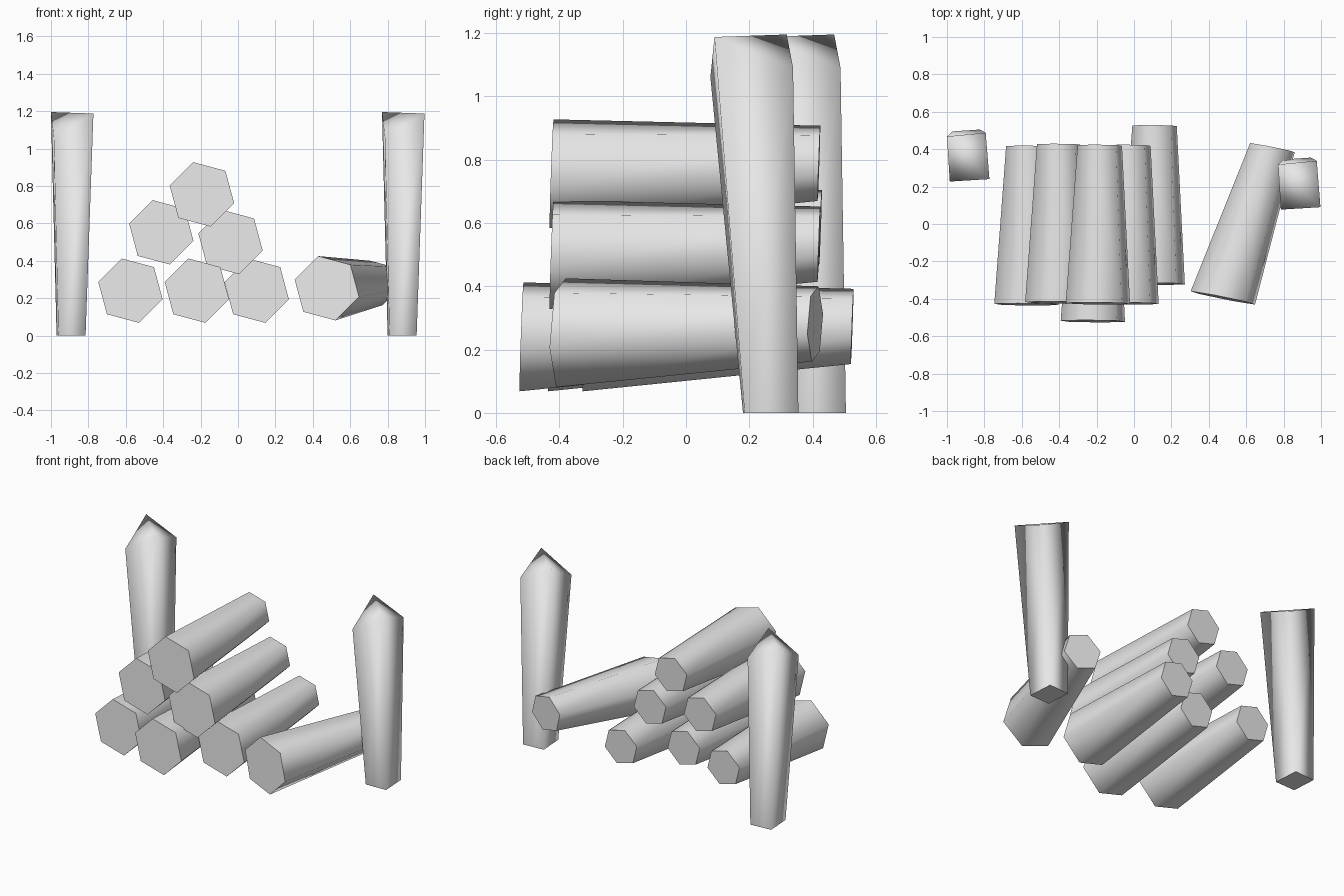
import bpy, bmesh
from math import sin, cos, radians

cube = bpy.data.objects.get("Cube")
if cube:
    bpy.data.objects.remove(cube)

grey = bpy.data.materials.new("plain grey")
grey.use_nodes = True
COLOUR = (0.8, 0.8, 0.8, 1)
grey.diffuse_color = COLOUR
grey.node_tree.nodes["Principled BSDF"].inputs["Base Color"].default_value = COLOUR


def loft(name, start, end, ridged=False):
    """Join two rings of points; smooth sides, sharp cap rims unless ridged."""
    bm = bmesh.new()
    a = [bm.verts.new(p) for p in start]
    b = [bm.verts.new(p) for p in end]
    n = len(a)
    caps = [bm.faces.new(a)]
    if ridged:
        bm.faces.new((b[0], b[1], b[2]))
        bm.faces.new((b[0], b[2], b[3]))
    else:
        caps.append(bm.faces.new(b))
    for i in range(n):
        j = (i + 1) % n
        bm.faces.new((a[i], a[j], b[j], b[i]))
    bmesh.ops.recalc_face_normals(bm, faces=bm.faces)
    for f in bm.faces:
        f.smooth = True
    for cap in caps:
        for e in cap.edges:
            e.smooth = False
    mesh = bpy.data.meshes.new(name)
    bm.to_mesh(mesh)
    bm.free()
    mesh.materials.append(grey)
    obj = bpy.data.objects.new(name, mesh)
    bpy.context.collection.objects.link(obj)
    return obj


def hexagon(x, y, z, radius, slant):
    """Six-sided log end whose plane leans slightly off the y axis."""
    ring = []
    for k in range(6):
        t = radians(45 + 60 * k)
        dx, dz = radius * cos(t), radius * sin(t)
        ring.append((x + dx, y + slant * dx + 0.035 * dz, z + dz))
    return ring


def log(name, x, y, z, shift=0.01, run=0.845, rise=0.033, slant=-0.01):
    loft(name, hexagon(x, y, z, 0.178, slant),
         hexagon(x + shift, y + run, z + rise, 0.123, slant))


# Stacked logs
log("bottom_log_right", -0.575, -0.43, 0.24)
log("bottom_log_middle", -0.22, -0.52, 0.24)
log("bottom_log_left", 0.10, -0.32, 0.24)
log("middle_log_right", -0.41, -0.42, 0.552)
log("middle_log_left", -0.04, -0.425, 0.50)
log("top_log", -0.193, -0.425, 0.755)

# Loose log lying at an angle
log("loose_log", 0.475, -0.395, 0.253, shift=0.265, run=0.803, rise=0.028, slant=-0.2)

# Tapered square posts, each with a diagonal ridge on top
FOOT = [(0.80, 0.345, 0), (0.81, 0.18, 0), (0.955, 0.185, 0), (0.945, 0.355, 0)]
HEAD = [(0.77, 0.318, 1.195), (0.785, 0.077, 1.06), (0.997, 0.09, 1.187), (0.977, 0.338, 1.09)]
for name, dx, dy in (("left_post", 0, 0), ("right_post", -1.77, 0.15)):
    foot, head = [[(x + dx, y + dy, z) for x, y, z in ring] for ring in (FOOT, HEAD)]
    loft(name, foot, head, ridged=True)
